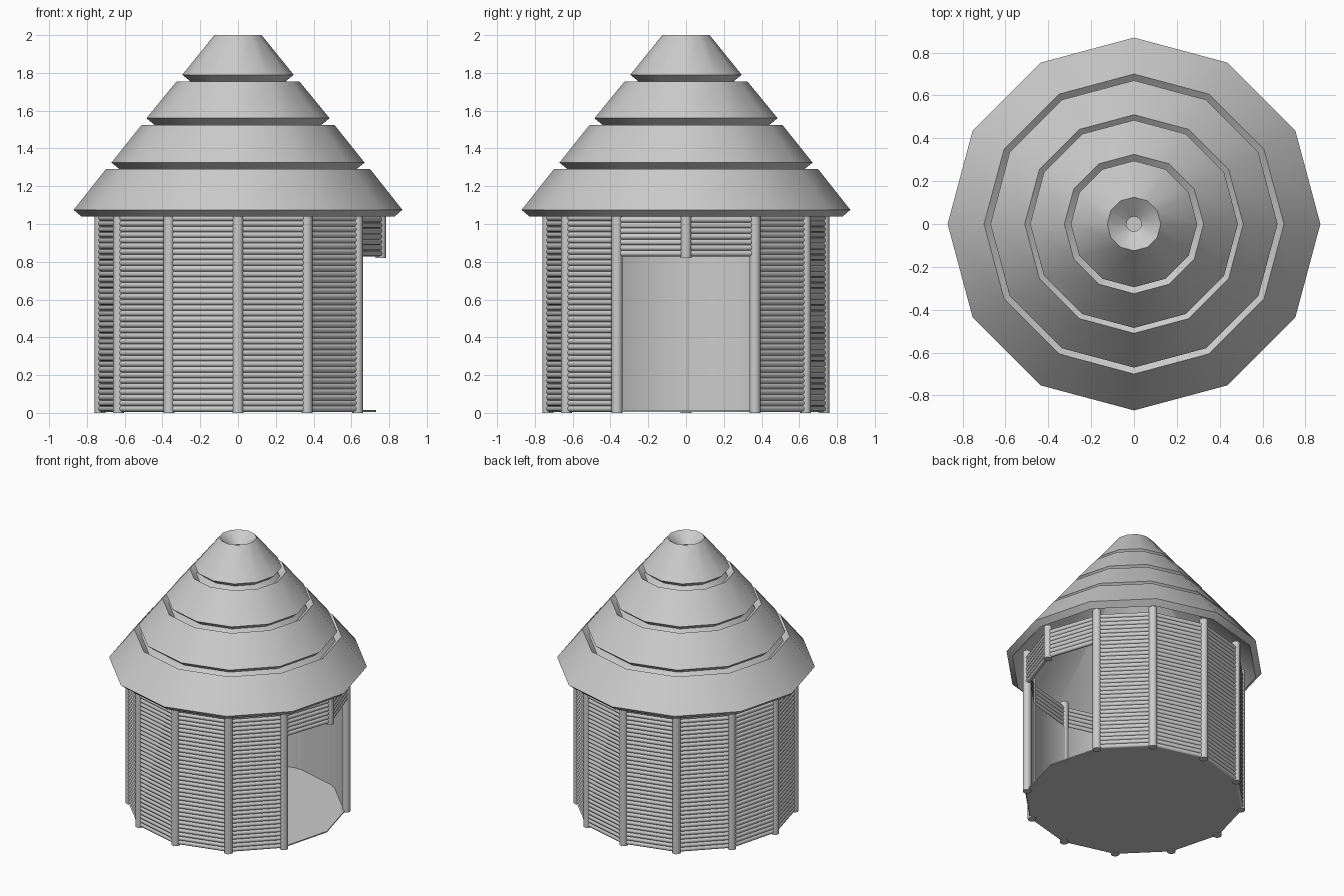
import bpy, bmesh, math
from mathutils import Vector

if "Cube" in bpy.data.objects:
    bpy.data.objects.remove(bpy.data.objects["Cube"])

N = 12            # sides of the hut
R = 0.73          # radius of the post ring
EAVES = 1.05


def corner(i, r=R, z=0.0):
    a = math.tau * i / N
    return Vector((r * math.cos(a), r * math.sin(a), z))


def finish(name, bm, angle=35):
    mesh = bpy.data.meshes.new(name)
    bmesh.ops.recalc_face_normals(bm, faces=bm.faces)
    bm.to_mesh(mesh)
    bm.free()
    ob = bpy.data.objects.new(name, mesh)
    bpy.context.collection.objects.link(ob)
    bpy.ops.object.select_all(action='DESELECT')
    ob.select_set(True)
    bpy.context.view_layer.objects.active = ob
    bpy.ops.object.shade_smooth_by_angle(angle=math.radians(angle))
    return ob


def rod(bm, a, b, radius, sides):
    """Capped cylinder from a to b."""
    d = b - a
    mat = d.to_track_quat('Z', 'Y').to_matrix().to_4x4()
    mat.translation = (a + b) / 2
    bmesh.ops.create_cone(bm, cap_ends=True, segments=sides, radius1=radius,
                          radius2=radius, depth=d.length, matrix=mat)


def lathe(bm, profile):
    """Revolve a closed (r, z) profile with N sides."""
    rings = [[bm.verts.new(corner(i, r, z)) for i in range(N)] for r, z in profile]
    for k in range(len(rings)):
        p, q = rings[k], rings[(k + 1) % len(rings)]
        for i in range(N):
            j = (i + 1) % N
            bm.faces.new((p[i], p[j], q[j], q[i]))


# Thatched roof: four tiers parted by slanted notches, open smoke hole on top
tiers = [((0.87, 1.075), (0.70, 1.29)), ((0.67, 1.325), (0.51, 1.525)),
         ((0.485, 1.56), (0.325, 1.755)), ((0.295, 1.79), (0.125, 2.0))]
din, ddown = 0.043, 0.035
profile = [(0.83, 1.04)]
for k, (low, high) in enumerate(tiers):
    if k:
        profile.append((low[0] - din, low[1] - ddown))
    profile += [low, high]
    if k < 3:
        profile.append((high[0] - din, high[1] - ddown))
profile.append((0.035, 1.93))
bm = bmesh.new()
lathe(bm, profile)
finish("roof", bm)

# Full-height posts; the doorway corner (index 0) is left free
bm = bmesh.new()
for i in range(1, N):
    rod(bm, corner(i), corner(i, z=EAVES + 0.03), 0.029, 12)
finish("wall_posts", bm)

# Short hanging post over the door
door_corner = 0.755
bm = bmesh.new()
rod(bm, corner(0, door_corner, 0.82), corner(0, door_corner, EAVES + 0.02), 0.028, 12)
finish("door_short_post", bm)

# Stacked horizontal poles between the posts
step = 0.0297
bm = bmesh.new()
for i in range(1, N - 1):
    for k in range(35):
        z = 0.022 + k * step
        rod(bm, corner(i, z=z), corner(i + 1, z=z), 0.0165, 8)
finish("wall_poles", bm, 50)

# Poles of the lintel over the door
bm = bmesh.new()
for side in (1, -1):
    for k in range(7):
        z = 0.845 + k * step
        rod(bm, corner(0, door_corner, z), corner(side, z=z), 0.0165, 8)
finish("lintel_poles", bm, 50)

# Smooth inner lining, open at the doorway
bm = bmesh.new()
low = [bm.verts.new(corner(i, 0.71, 0.012)) for i in range(1, N)]
high = [bm.verts.new(corner(i, 0.71, 0.88)) for i in range(1, N)]
for i in range(N - 2):
    bm.faces.new((low[i], low[i + 1], high[i + 1], high[i]))
finish("inner_wall", bm)

# Floor slab
bm = bmesh.new()
bottom = [bm.verts.new(corner(i, 0.73, 0.006)) for i in range(N)]
face = bm.faces.new(bottom)
ext = bmesh.ops.extrude_face_region(bm, geom=[face], use_keep_orig=True)
for v in ext["geom"]:
    if isinstance(v, bmesh.types.BMVert):
        v.co.z += 0.008
finish("floor", bm)
